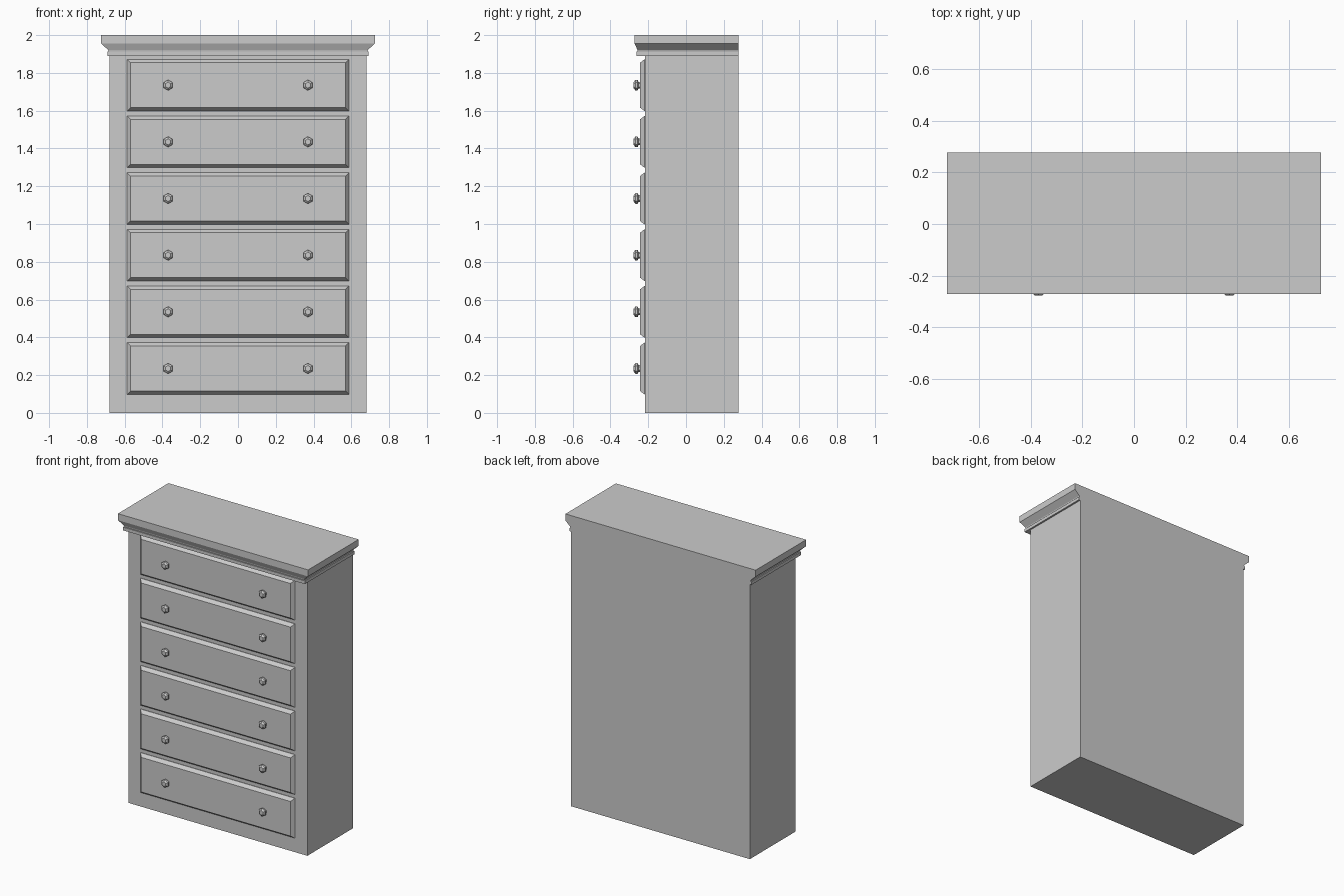
import bpy, bmesh, math

if "Cube" in bpy.data.objects:
    bpy.data.objects.remove(bpy.data.objects["Cube"])

BACK = 0.277


def mesh_object(name, rings, cap=True):
    """Bridge a list of equal-length point loops into a closed solid."""
    bm = bmesh.new()
    loops = [[bm.verts.new(p) for p in ring] for ring in rings]
    n = len(loops[0])
    for a, b in zip(loops, loops[1:]):
        for i in range(n):
            j = (i + 1) % n
            bm.faces.new((a[i], a[j], b[j], b[i]))
    if cap:
        bm.faces.new(loops[0])
        bm.faces.new(loops[-1])
    bmesh.ops.recalc_face_normals(bm, faces=bm.faces)
    me = bpy.data.meshes.new(name)
    bm.to_mesh(me)
    bm.free()
    ob = bpy.data.objects.new(name, me)
    bpy.context.collection.objects.link(ob)
    return ob


def plan_rect(half_w, front, z):
    return [(-half_w, front, z), (half_w, front, z), (half_w, BACK, z), (-half_w, BACK, z)]


def front_rect(half_w, half_h, y, zc):
    return [(-half_w, y, zc - half_h), (half_w, y, zc - half_h),
            (half_w, y, zc + half_h), (-half_w, y, zc + half_h)]


# Cabinet carcass
mesh_object("carcass", [plan_rect(0.68, -0.217, z) for z in (0, 1.89)])

# Crown moulding: bead, cove and top slab, flush at the back (half width, front y, z)
crown = [(0.692, -0.262, 1.89), (0.692, -0.262, 1.912), (0.684, -0.255, 1.912),
         (0.688, -0.257, 1.922), (0.724, -0.272, 1.955), (0.724, -0.272, 2.0)]
mesh_object("crown", [plan_rect(*p) for p in crown])

# Knob profile (y, radius)
knob = [(-0.243, 0.018), (-0.252, 0.018), (-0.256, 0.028), (-0.268, 0.028), (-0.277, 0.016)]

# Six bevelled drawer fronts, each with two hexagonal knobs
for k in range(6):
    zc = 0.235 + 0.3 * k
    mesh_object(f"drawer_front_{k + 1}", [
        front_rect(0.587, 0.137, -0.21, zc), front_rect(0.587, 0.137, -0.22, zc),
        front_rect(0.569, 0.119, -0.243, zc)])
    for side, x in (("left", -0.37), ("right", 0.37)):
        mesh_object(f"knob_{side}_{k + 1}", [
            [(x + r * math.sin(i * math.pi / 3), y, zc + r * math.cos(i * math.pi / 3))
             for i in range(6)] for y, r in knob])
